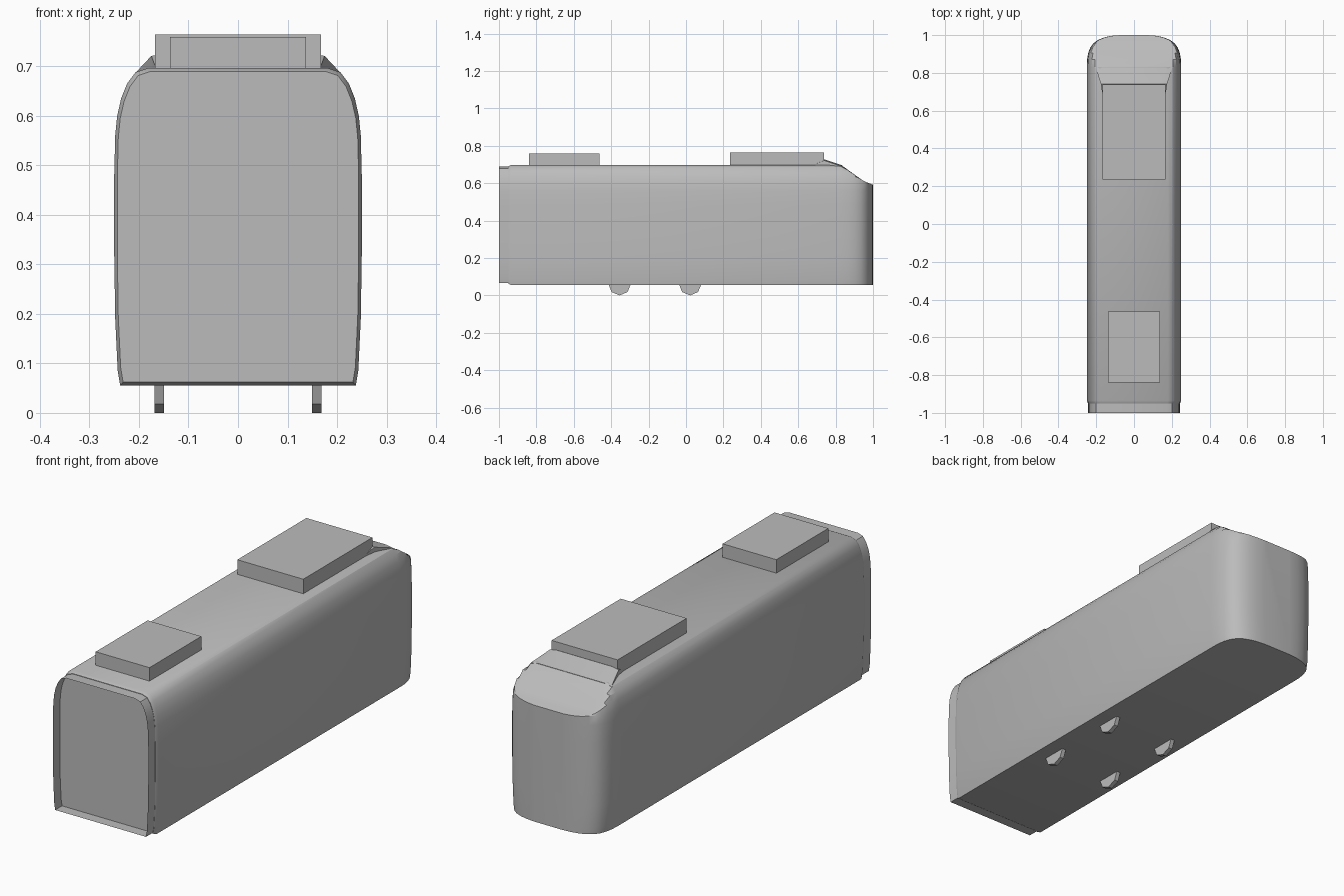
import bpy, bmesh, math

if "Cube" in bpy.data.objects:
    bpy.data.objects.remove(bpy.data.objects["Cube"], do_unlink=True)

# One grey for everything
GREY = (0.5, 0.5, 0.5, 1)
grey = bpy.data.materials.new("plain_grey")
grey.use_nodes = True
grey.diffuse_color = GREY
grey.node_tree.nodes["Principled BSDF"].inputs["Base Color"].default_value = GREY

# Right half of the body cross-section (x, z), floor to roof
HALF = [(0.238, 0.055), (0.243, 0.085), (0.248, 0.19), (0.25, 0.32), (0.25, 0.48),
        (0.248, 0.56), (0.244, 0.6), (0.236, 0.635), (0.224, 0.665), (0.207, 0.688), (0.18, 0.697)]
SECTION = HALF + [(-x, z) for x, z in reversed(HALF)]


def finish(name, bm, smooth=True):
    bmesh.ops.recalc_face_normals(bm, faces=bm.faces)
    mesh = bpy.data.meshes.new(name)
    bm.to_mesh(mesh)
    bm.free()
    obj = bpy.data.objects.new(name, mesh)
    bpy.context.collection.objects.link(obj)
    mesh.materials.append(grey)
    if smooth:
        bpy.ops.object.select_all(action='DESELECT')
        obj.select_set(True)
        bpy.context.view_layer.objects.active = obj
        bpy.ops.object.shade_smooth_by_angle(angle=math.radians(32))
    return obj


def loft(name, rings, caps=True):
    bm = bmesh.new()
    loops = [[bm.verts.new(p) for p in ring] for ring in rings]
    n = len(loops[0])
    for a, b in zip(loops, loops[1:]):
        for i in range(n):
            j = (i + 1) % n
            bm.faces.new((a[i], a[j], b[j], b[i]))
    if caps:
        bm.faces.new(loops[0])
        bm.faces.new(loops[-1])
    return finish(name, bm)


def box(name, x, y0, y1, z0, z1):
    bm = bmesh.new()
    bmesh.ops.create_cube(bm, size=1)
    for v in bm.verts:
        v.co = (v.co.x * 2 * x, y1 if v.co.y > 0 else y0, z1 if v.co.z > 0 else z0)
    return finish(name, bm, smooth=False)


def roof_height(y):
    # Roof slopes down over the rounded end
    if y <= 0.83:
        return 0.697
    if y <= 0.95:
        return 0.697 - (y - 0.83) * 0.72
    return 0.611 - (y - 0.95) * 0.4


def ring(y, sx=1.0, z0=0.055, z1=0.697):
    k = (z1 - z0) / 0.642
    return [(x * sx, y, min(z0 + (z - 0.055) * k, roof_height(y))) for x, z in SECTION]


# Main body: recessed front panel, straight sides, rounded sloping end
body = [ring(-0.95, 0.975, 0.062, 0.69), ring(-0.935), ring(0.83)]
for y, sx in [(0.87, 0.995), (0.905, 0.97), (0.935, 0.925), (0.957, 0.86),
              (0.975, 0.76), (0.988, 0.63), (0.996, 0.48), (1.0, 0.3)]:
    body.append(ring(y, sx))
loft("body_shell", body)

# Open collar around the front panel
loft("front_collar", [ring(-1.0, 0.972, 0.066, 0.688), ring(-0.945, 0.972, 0.066, 0.688)], caps=False)

# Roof boxes
box("front_roof_unit", 0.137, -0.84, -0.462, 0.69, 0.759)
box("rear_roof_unit", 0.168, 0.235, 0.738, 0.69, 0.764)

# Low fairing behind the rear roof box
loft("roof_fairing", [[(-w, y, 0.685), (-w, y, z - 0.006), (-w + 0.035, y, z),
                       (w - 0.035, y, z), (w, y, z - 0.006), (w, y, 0.685)]
                      for y, w, z in [(0.67, 0.165, 0.7), (0.74, 0.175, 0.727), (0.835, 0.205, 0.695)]])

# Small eight-sided wheels, mostly hidden under the floor
for side, x in (("right", -0.159), ("left", 0.159)):
    for end, y in (("front", -0.355), ("rear", 0.022)):
        loft(f"{end}_{side}_wheel", [
            [(x + dx, y + 0.06 * math.sin(i * math.pi / 4), 0.06 - 0.06 * math.cos(i * math.pi / 4))
             for i in range(8)] for dx in (-0.01, 0.01)])
